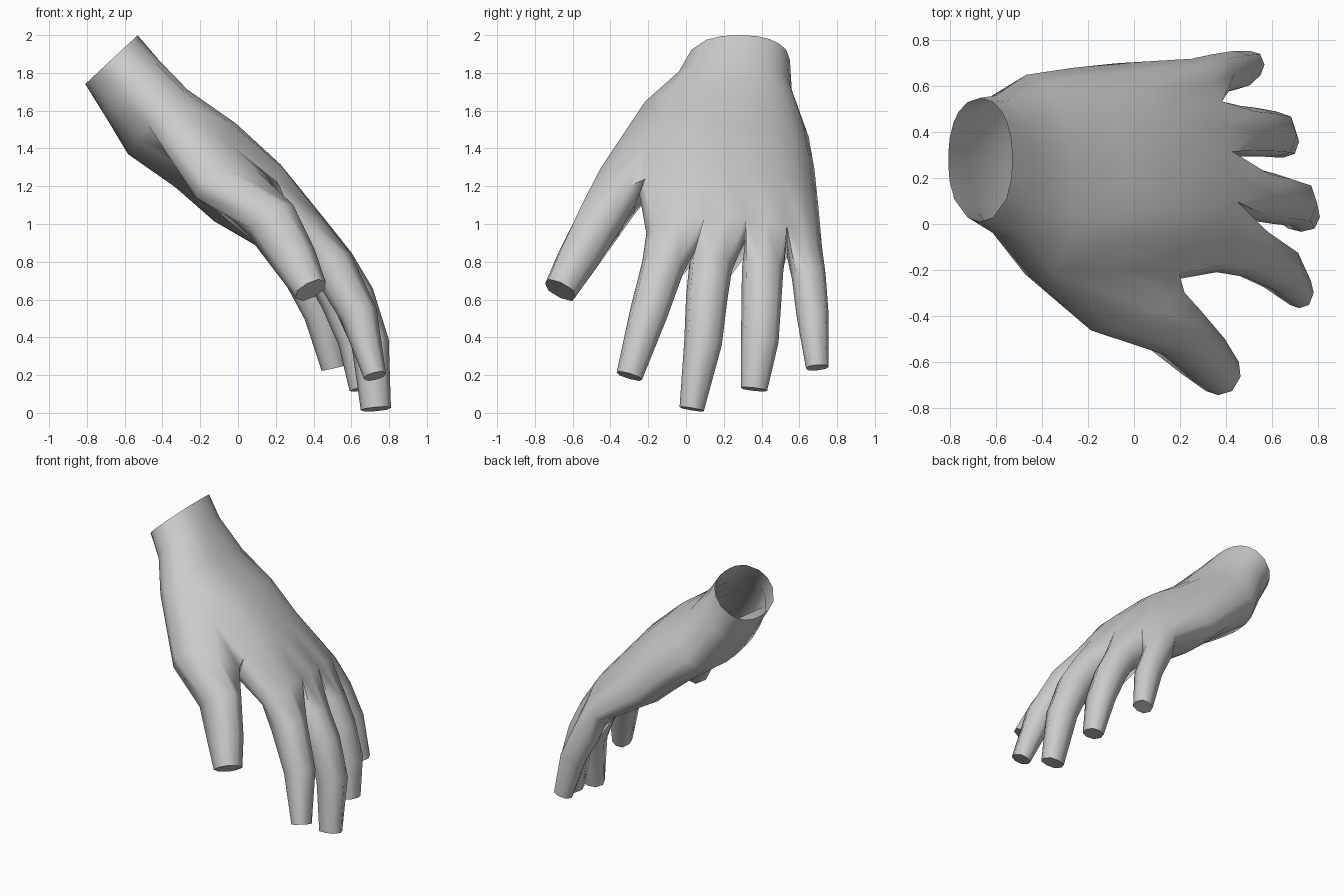
import bpy, bmesh, math
from mathutils import Vector as V

if "Cube" in bpy.data.objects:
    bpy.data.objects.remove(bpy.data.objects["Cube"])

bm = bmesh.new()
# Column positions across the palm, from index side to little-finger side
COLS = [-.93, -.64, -.34, -.1, .13, .36, .6, .78, .93]


def palm_row(a, b, hd, hp, n):
    """Closed ring of 20: 9 back-of-hand points, edge, 9 palm points, edge."""
    a, b, n = V(a), V(b), V((n[0], 0, n[1])).normalized()

    def pt(u, h):
        return a.lerp(b, (u + 1) / 2) + n * h * (1 - abs(u) ** 2.4) ** 0.5
    pts = [pt(u, hd) for u in COLS] + [b] + [pt(u, -hp) for u in reversed(COLS)] + [a]
    return [bm.verts.new(p) for p in pts]


def bridge(r0, r1, skip=()):
    for i in range(len(r0)):
        j = (i + 1) % len(r0)
        if i not in skip:
            bm.faces.new((r0[i], r0[j], r1[j], r1[i]))


def digit(loop, rings):
    """Loft 8-sided rings (x, y, z, half width, half depth[, side, up]) from a loop and cap."""
    cs = [sum((v.co for v in loop), V()) / 8] + [V(r[:3]) for r in rings]
    prev = loop
    for k, r in enumerate(rings, 1):
        t = (cs[min(k + 1, len(cs) - 1)] - cs[k - 1]).normalized()
        if k == len(rings):
            t = (cs[k] - cs[k - 1]).normalized()
        if len(r) > 5:
            side, d = V(r[5]).normalized(), V(r[6]).normalized()
        else:
            side = V((0, 1, 0))
            side = (side - t * side.dot(t)).normalized()
            d = t.cross(side)
        s, d = side * r[3], d * r[4]
        shape = [(-.78, .72), (0, 1), (.78, .72), (1, 0), (.78, -.72), (0, -1), (-.78, -.72), (-1, 0)]
        ring = [bm.verts.new(cs[k] + s * p + d * q) for p, q in shape]
        bridge(prev, ring)
        prev = ring
    bm.faces.new(prev)


# Wrist and palm, open at the wrist
rows = [palm_row(*r) for r in [
    ((-.67, .01, 1.87), (-.67, .55, 1.87), .19, .19, (.73, .68)),
    ((-.56, -.06, 1.75), (-.60, .56, 1.71), .21, .19, (.72, .69)),
    ((-.42, -.25, 1.58), (-.47, .65, 1.46), .25, .19, (.7, .71)),
    ((-.14, -.24, 1.38), (-.27, .68, 1.29), .26, .17, (.68, .73)),
    ((.14, -.25, 1.17), (-.08, .70, 1.10), .24, .16, (.68, .73)),
    ((.36, -.21, .95), (.25, .72, .88), .175, .12, (.75, .66)),
]]
for i in range(5):
    bridge(rows[i], rows[i + 1], skip=(18, 19) if i in (2, 3) else ())

# Thumb grows from the gap in the side of the palm
A, B, C = rows[2:5]
digit([A[0], B[0], C[0], C[19], C[18], B[18], A[18], A[19]], [
    (.0, -.365, 1.17, .22, .15, (.19, .1, -.06), (.68, -.1, .72)),
    (.18, -.46, 1.01, .125, .145),
    (.30, -.575, .81, .11, .12),
    (.385, -.665, .65, .09, .09),
])

# Fingers share the web vertices of the knuckle row
K = rows[5]
web = [K[19]] + [bm.verts.new((K[c].co + K[18 - c].co) / 2) for c in (2, 4, 6)] + [K[9]]
fingers = [
    [(.50, -.12, .78, .115, .115), (.64, -.20, .52, .10, .10), (.725, -.30, .195, .07, .06)],
    [(.51, .13, .77, .115, .12), (.61, .11, .61, .11, .115), (.70, .09, .37, .10, .10),
     (.73, .03, .02, .065, .08)],
    [(.46, .405, .75, .11, .11), (.54, .40, .60, .105, .105), (.62, .39, .38, .10, .09),
     (.655, .36, .125, .07, .065)],
    [(.345, .65, .72, .09, .10), (.44, .67, .52, .085, .09), (.505, .695, .24, .06, .065)],
]
for k, rings in enumerate(fingers):
    c = 2 * k
    digit([K[c], K[c + 1], K[c + 2], web[k + 1], K[16 - c], K[17 - c], K[18 - c], web[k]], rings)

bmesh.ops.recalc_face_normals(bm, faces=bm.faces)
mesh = bpy.data.meshes.new("hand")
bm.to_mesh(mesh)
bm.free()
hand = bpy.data.objects.new("hand", mesh)
bpy.context.collection.objects.link(hand)
bpy.context.view_layer.objects.active = hand
hand.select_set(True)
bpy.ops.object.shade_smooth_by_angle(angle=math.radians(75))
